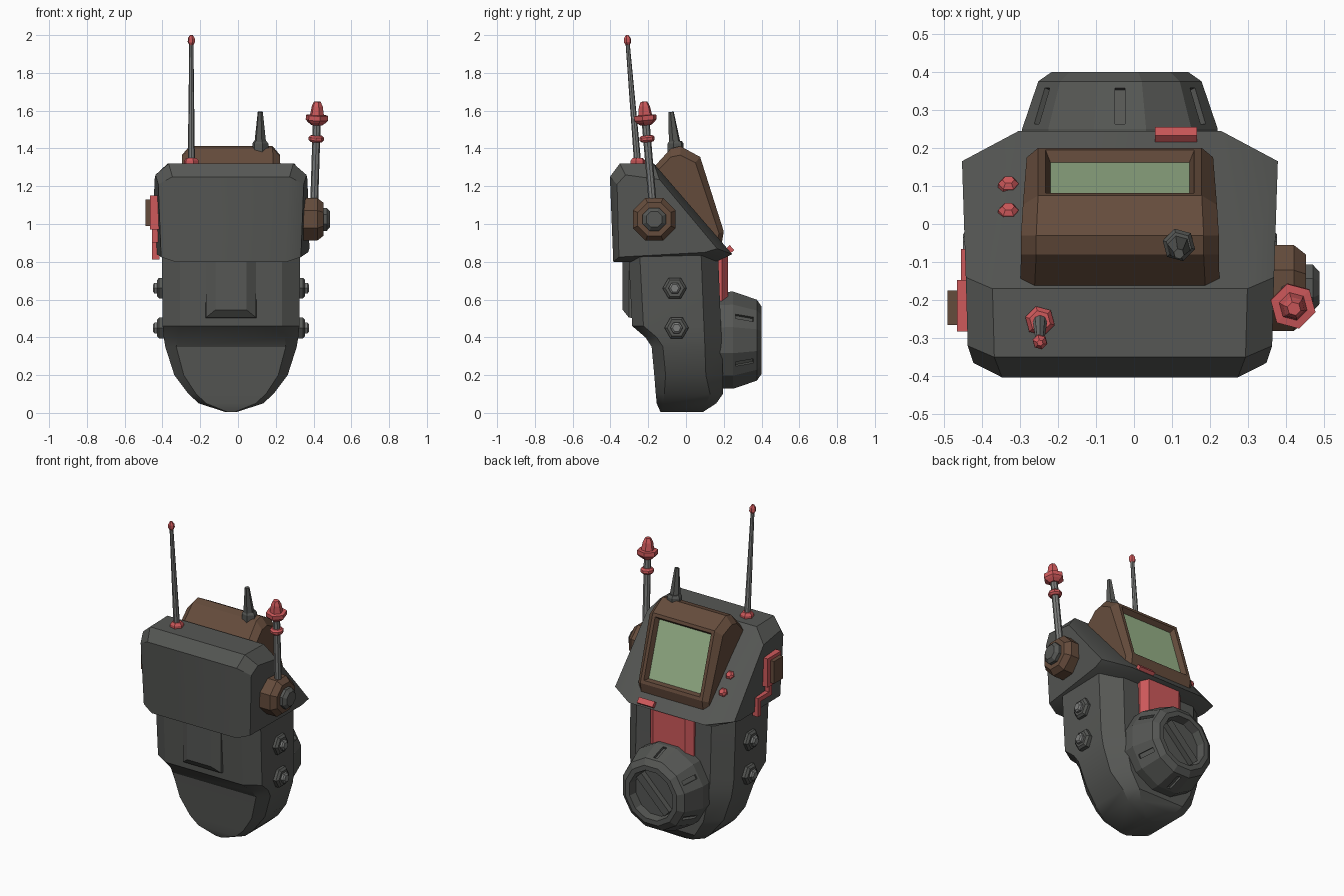
import bpy, bmesh, math
from mathutils import Vector, Matrix

if "Cube" in bpy.data.objects:
    bpy.data.objects.remove(bpy.data.objects["Cube"])

CX = -0.037  # centre line of the casing


def material(name, r, g, b):
    m = bpy.data.materials.new(name)
    m.diffuse_color = (r, g, b, 1)
    m.use_nodes = True
    m.node_tree.nodes["Principled BSDF"].inputs["Base Color"].default_value = m.diffuse_color
    return m


GREY = material("dark_grey", 0.092, 0.095, 0.089)
METAL = material("metal_grey", 0.2, 0.205, 0.2)
BROWN = material("brown", 0.13, 0.072, 0.045)
RED = material("red", 0.62, 0.1, 0.105)
GREEN = material("screen_green", 0.32, 0.46, 0.26)


def loft(name, rings, mat):
    """Skin a list of equal-length point rings and cap both ends."""
    bm = bmesh.new()
    vs = [[bm.verts.new(p) for p in ring] for ring in rings]
    n = len(rings[0])
    for a, b in zip(vs, vs[1:]):
        for i in range(n):
            j = (i + 1) % n
            bm.faces.new((a[i], a[j], b[j], b[i]))
    bm.faces.new(vs[0])
    bm.faces.new(vs[-1])
    bmesh.ops.recalc_face_normals(bm, faces=bm.faces[:])
    me = bpy.data.meshes.new(name)
    bm.to_mesh(me)
    bm.free()
    ob = bpy.data.objects.new(name, me)
    bpy.context.collection.objects.link(ob)
    me.materials.append(mat)
    return ob


def slab(name, inner, outer, mat):
    """Side profile (y, z, half width) with chamfered flanks."""
    rings = [[(CX + s * w, y, z) for y, z, w in prof]
             for prof, s in ((outer, -1), (inner, -1), (inner, 1), (outer, 1))]
    return loft(name, rings, mat)


def spindle(name, start, direction, steps, sides, mat, turn=0.0):
    """Turned part: steps are (distance along axis, radius)."""
    d = Vector(direction).normalized()
    u = d.orthogonal().normalized() if abs(d.z) > 0.9 else d.cross((0, 0, 1)).normalized()
    v = d.cross(u)
    angs = [2 * math.pi * (i + turn) / sides for i in range(sides)]
    rings = [[Vector(start) + d * t + (u * math.cos(a) + v * math.sin(a)) * r for a in angs]
             for t, r in steps]
    return loft(name, rings, mat)


def box(name, centre, size, mat, rot=None):
    x, y, z = (s / 2 for s in size)
    m = Matrix.Translation(centre) @ (rot or Matrix())
    ring = ((-x, -y), (x, -y), (x, y), (-x, y))
    return loft(name, [[m @ Vector((a, b, h)) for a, b in ring] for h in (-z, z)], mat)


# Handle casing: rows of z, half width, front inset width, front y, back inset width, back y
rows = [(0.005, 0.03, 0.02, -0.135, 0.02, 0.09), (0.05, 0.17, 0.13, -0.155, 0.12, 0.16),
        (0.10, 0.225, 0.185, -0.16, 0.16, 0.195), (0.20, 0.30, 0.25, -0.168, 0.22, 0.195),
        (0.35, 0.348, 0.29, -0.182, 0.25, 0.19), (0.40, 0.356, 0.285, -0.215, 0.255, 0.188),
        (0.46, 0.362, 0.27, -0.285, 0.26, 0.185), (0.84, 0.366, 0.27, -0.305, 0.26, 0.17)]
rings = []
for z, w, wf, yf, wb, yb in rows:
    half = [(wf, yf), (w, yf + min(0.06, w * 0.2)), (w, yb - min(0.09, w * 0.3)), (wb, yb)]
    rings.append([(CX + x, y, z) for x, y in half] + [(CX - x, y, z) for x, y in half[::-1]])
body = loft("handle_casing", rings, GREY)

# Raised ridge on the handle front
loft("front_ridge", [[(CX - a, y, zt), (CX + a, y, zt), (CX + a, y, zb), (CX - a, y, zb)]
                     for a, y, zt, zb in ((0.137, -0.27, 0.82, 0.50), (0.132, -0.303, 0.82, 0.505),
                                          (0.083, -0.335, 0.82, 0.545))], GREY)

# Head casing
head = slab("head_casing",
            [(-0.385, 0.80, 0.295), (-0.403, 1.25, 0.31), (-0.35, 1.32, 0.33), (-0.17, 1.32, 0.335),
             (0.245, 0.84, 0.265), (0.16, 0.80, 0.265)],
            [(-0.355, 0.825, 0.37), (-0.365, 1.21, 0.385), (-0.32, 1.26, 0.40), (-0.14, 1.235, 0.405),
             (0.165, 0.87, 0.415), (0.10, 0.85, 0.408)], GREY)

# Monitor hood with an inset screen
monitor = slab("monitor_hood",
               [(-0.18, 1.29, 0.225), (-0.08, 1.40, 0.22), (-0.03, 1.412, 0.22), (0.075, 1.355, 0.215),
                (0.20, 0.96, 0.215), (0.19, 0.90, 0.215), (-0.02, 1.06, 0.215)],
               [(-0.17, 1.26, 0.262), (-0.08, 1.355, 0.26), (-0.03, 1.365, 0.26), (0.05, 1.325, 0.255),
                (0.175, 0.95, 0.245), (0.165, 0.91, 0.245), (-0.02, 1.06, 0.25)], BROWN)
monitor.data.materials.append(GREEN)
bm = bmesh.new()
bm.from_mesh(monitor.data)
face = max((f for f in bm.faces if f.normal.y > 0.9), key=lambda f: f.calc_area())
bmesh.ops.inset_region(bm, faces=[face], thickness=0.028)
bmesh.ops.inset_region(bm, faces=[face], thickness=0.018, depth=-0.03)
face.material_index = 1
bm.to_mesh(monitor.data)
bm.free()

# Large dial on the back, with six grooves and a grip bar
DZ = 0.385
dial = spindle("dial", (CX, 0.15, DZ), (0, 1, 0),
               [(0, 0.262), (0.10, 0.266), (0.225, 0.222), (0.25, 0.185), (0.25, 0.155), (0.20, 0.145)],
               12, GREY, 0.5)
for k in range(6):
    a = Matrix.Rotation(k * math.pi / 3, 4, 'Y')
    tilt = Matrix.Rotation(-0.34, 4, 'X')
    c = Vector((CX, 0.31, DZ)) + a @ Vector((0, 0, 0.236))
    cutter = box("groove_cutter_%d" % k, c, (0.026, 0.10, 0.03), GREY, a @ tilt)
    cutter.hide_render = True
    cutter.hide_viewport = True
    mod = dial.modifiers.new("groove", 'BOOLEAN')
    mod.operation = 'DIFFERENCE'
    mod.solver = 'EXACT'
    mod.object = cutter
box("dial_grip", (CX, 0.36, DZ), (0.275, 0.05, 0.05), GREY, Matrix.Rotation(-math.pi / 4, 4, 'Y'))

# Red panel above the dial
loft("back_panel", [[(CX + x, y, z) for x, y in
                     ((-0.15, 0.12), (0.15, 0.12), (0.15, 0.19), (0.11, 0.222), (-0.11, 0.222), (-0.15, 0.19))]
                    for z in (0.58, 0.83)], RED)

# Side bolts, mirrored
for s in (-1, 1):
    for i, (y, z) in enumerate(((-0.06, 0.66), (-0.05, 0.45))):
        x = CX + s * 0.355
        spindle("bolt_nut_%d_%d" % (s, i), (x, y, z), (s, 0, 0), [(0, 0.064), (0.025, 0.064), (0.037, 0.05)], 6, GREY)
        spindle("bolt_pin_%d_%d" % (s, i), (x, y, z), (s, 0, 0), [(0.03, 0.033), (0.05, 0.033), (0.058, 0.022)], 6, METAL)

# Side pivot knob
spindle("pivot_knob", (0.33, -0.168, 1.025), (1, 0, 0), [(0, 0.122), (0.09, 0.122), (0.122, 0.095)], 8, BROWN, 0.5)
spindle("pivot_cap", (0.44, -0.168, 1.025), (1, 0, 0), [(0, 0.066), (0.03, 0.066), (0.048, 0.045)], 8, GREY, 0.5)

# Beacon mast on the knob
base, up = Vector((0.403, -0.176, 1.10)), (0.015, -0.04, 0.47)
spindle("beacon_mast", base, up, [(0, 0.021), (0.45, 0.021)], 8, METAL)
spindle("beacon_ring", base, up, [(0.335, 0.03), (0.345, 0.04), (0.36, 0.04), (0.37, 0.03)], 8, RED)
spindle("beacon_light", base, up, [(0.425, 0.03), (0.44, 0.05), (0.452, 0.061), (0.477, 0.061), (0.479, 0.038),
                                   (0.525, 0.03), (0.55, 0.018)], 6, RED)

# Long aerial
base, up = Vector((-0.247, -0.255, 1.31)), (0, -0.055, 0.66)
spindle("aerial_foot", base, (0, 0, 1), [(0, 0.04), (0.025, 0.04), (0.04, 0.028)], 6, RED)
spindle("aerial_rod", base, up, [(0.01, 0.019), (0.65, 0.011)], 8, METAL)
spindle("aerial_tip", base, up, [(0.638, 0.01), (0.655, 0.02), (0.675, 0.019), (0.692, 0.008)], 6, RED)

# Short aerial on the monitor
base, up = Vector((0.118, -0.055, 1.38)), (0, -0.022, 0.2)
spindle("stub_foot", base, (0, 0, 1), [(0, 0.044), (0.045, 0.044), (0.06, 0.034)], 6, GREY)
spindle("stub_aerial", base, up, [(0.04, 0.033), (0.215, 0.014)], 6, GREY)

# Buttons and switch on the sloped panel
slope = Vector((0, 0.757, 0.654))
for i, y in enumerate((0.035, 0.105)):
    spot = Vector((-0.33, y, 1.32 - 1.157 * (y + 0.17)))
    spindle("button_%d" % i, spot - slope * 0.025, slope, [(0, 0.027), (0.027, 0.027), (0.04, 0.016)], 6, RED)
box("switch", (0.11, 0.232, 0.865), (0.11, 0.035, 0.03), RED, Matrix.Rotation(-0.86, 4, 'X'))

# Left socket with its cable
box("socket_plate", (-0.435, -0.215, 1.06), (0.06, 0.135, 0.18), RED)
box("socket_cover", (-0.468, -0.22, 1.06), (0.045, 0.09, 0.14), BROWN)
for i, (y, z, dy, dz) in enumerate(((-0.19, 0.945, 0.028, 0.07), (-0.135, 0.915, 0.138, 0.028),
                                    (-0.08, 0.87, 0.028, 0.115))):
    box("cable_%d" % i, (-0.435, y, z), (0.04, dy, dz), RED)

# Soften the gently curved casings
bpy.ops.object.select_all(action='DESELECT')
for ob in (body, head):
    ob.select_set(True)
bpy.context.view_layer.objects.active = body
bpy.ops.object.shade_smooth_by_angle(angle=math.radians(28))
